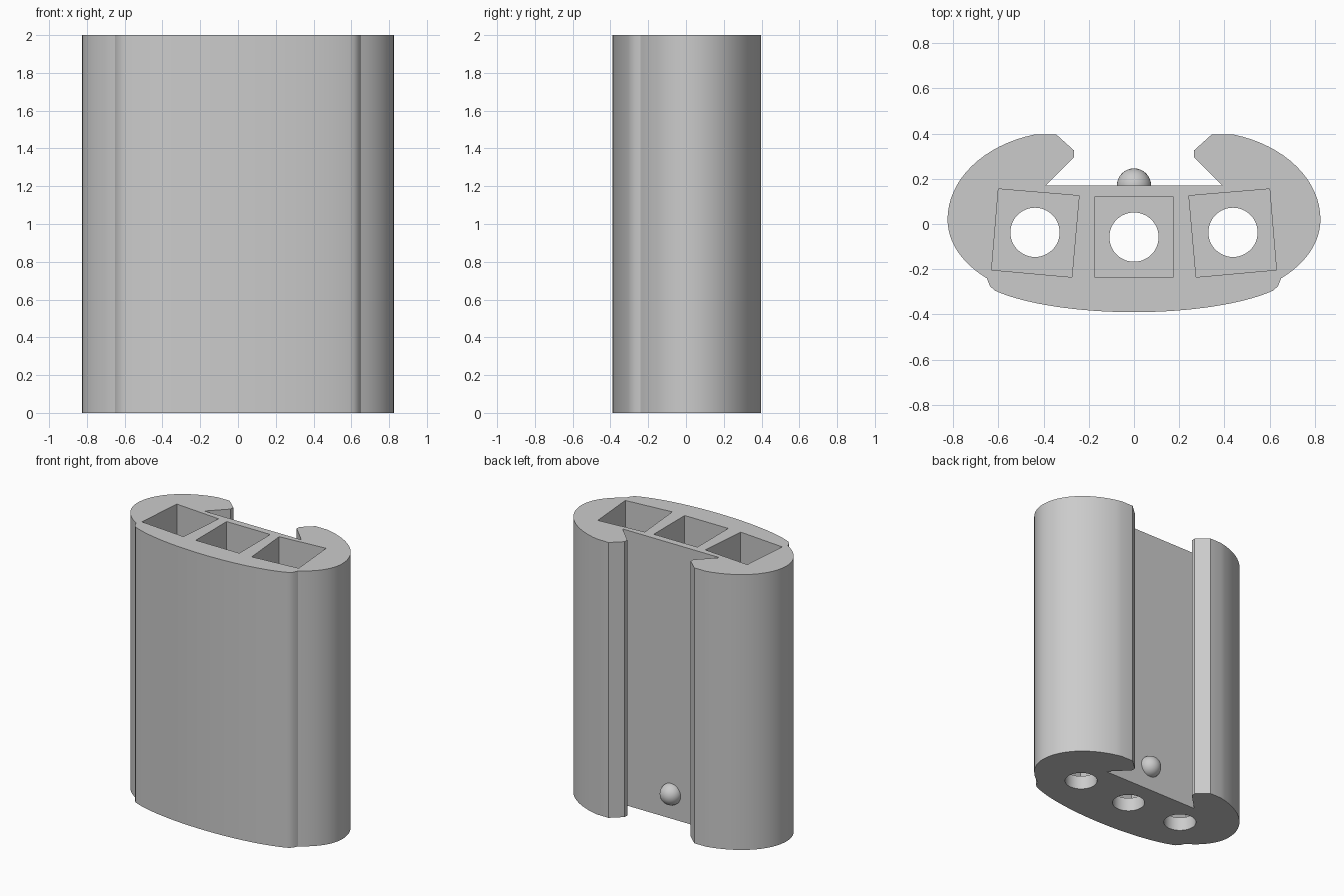
import bpy, bmesh
from math import sin, cos, pi, radians, asin, acos
from mathutils import Vector

if "Cube" in bpy.data.objects:
    bpy.data.objects.remove(bpy.data.objects["Cube"], do_unlink=True)

HEIGHT, FLOOR = 2.0, 0.1

grey = bpy.data.materials.new("plain grey")
grey.use_nodes = True
grey.diffuse_color = (0.6, 0.6, 0.6, 1)
grey.node_tree.nodes["Principled BSDF"].inputs["Base Color"].default_value = (0.6, 0.6, 0.6, 1)


def prism(name, outline, z0, z1):
    """Extrude a counter-clockwise outline from z0 to z1."""
    bm = bmesh.new()
    face = bm.faces.new([bm.verts.new((x, y, z0)) for x, y in outline])
    top = bmesh.ops.extrude_face_region(bm, geom=[face])["geom"]
    bmesh.ops.translate(bm, vec=(0, 0, z1 - z0),
                        verts=[v for v in top if isinstance(v, bmesh.types.BMVert)])
    bmesh.ops.recalc_face_normals(bm, faces=bm.faces)
    mesh = bpy.data.meshes.new(name)
    bm.to_mesh(mesh)
    bm.free()
    obj = bpy.data.objects.new(name, mesh)
    bpy.context.collection.objects.link(obj)
    mesh.materials.append(grey)
    return obj


def arc(cx, cy, a, b, start, end, n):
    steps = [start + (end - start) * i / n for i in range(n + 1)]
    return [(cx + a * cos(t), cy + b * sin(t)) for t in steps]


# Half of the cross-section: bowed front, small step, rounded side, hooked lip
half = arc(0, -0.19, 0.723, 0.2, -pi / 2, -asin(0.525), 16)
half += [(0.637, -0.275)]
half += arc(0.3, 0.02, 0.525, 0.35, -asin(0.743), 0, 12)
half += arc(0.3, 0.02, 0.525, 0.39, 0, acos(0.267), 16)[1:]
half += [(0.345, 0.397), (0.265, 0.325), (0.265, 0.295), (0.39, 0.17)]
outline = half + [(-x, y) for x, y in reversed(half[1:])]
body = prism("body", outline, 0, HEIGHT)

# Three deep pockets, each with a drain hole through the floor
pocket = [(-0.175, -0.235), (0.175, -0.235), (0.175, 0.12), (-0.175, 0.12)]
side = [(0.275, -0.235), (0.63, -0.203), (0.6, 0.155), (0.243, 0.125)]
pockets = [pocket, side, [(-x, y) for x, y in reversed(side)]]
holes = [(0, -0.058), (0.438, -0.037), (-0.438, -0.037)]
cutters = [prism("pocket_cutter", p, FLOOR, HEIGHT + 0.1) for p in pockets]
cutters += [prism("hole_cutter", arc(x, y, 0.109, 0.109, 0, 2 * pi * 47 / 48, 47),
                  -0.1, FLOOR + 0.1) for x, y in holes]

bpy.context.view_layer.objects.active = body
for cutter in cutters:
    cutter.hide_render = True
    mod = body.modifiers.new("cut", "BOOLEAN")
    mod.operation, mod.solver, mod.object = "DIFFERENCE", "EXACT", cutter
    bpy.ops.object.modifier_apply(modifier=mod.name)
    bpy.data.objects.remove(cutter, do_unlink=True)

# Round locating stud low on the channel wall
bpy.ops.mesh.primitive_uv_sphere_add(segments=32, ring_count=16, radius=0.076,
                                     location=(0, 0.17, 0.18))
stud = bpy.context.object
stud.name = "locating_stud"
stud.data.materials.append(grey)
bm = bmesh.new()
bm.from_mesh(stud.data)
bmesh.ops.bisect_plane(bm, geom=bm.verts[:] + bm.edges[:] + bm.faces[:], dist=1e-5,
                       plane_co=(0, -0.01, 0), plane_no=(0, 1, 0), clear_inner=True)
bm.to_mesh(stud.data)
bm.free()

# Smooth curved sides, keep the corners crisp
for obj in (body, stud):
    bpy.ops.object.select_all(action="DESELECT")
    obj.select_set(True)
    bpy.context.view_layer.objects.active = obj
    bpy.ops.object.shade_smooth_by_angle(angle=radians(30))
